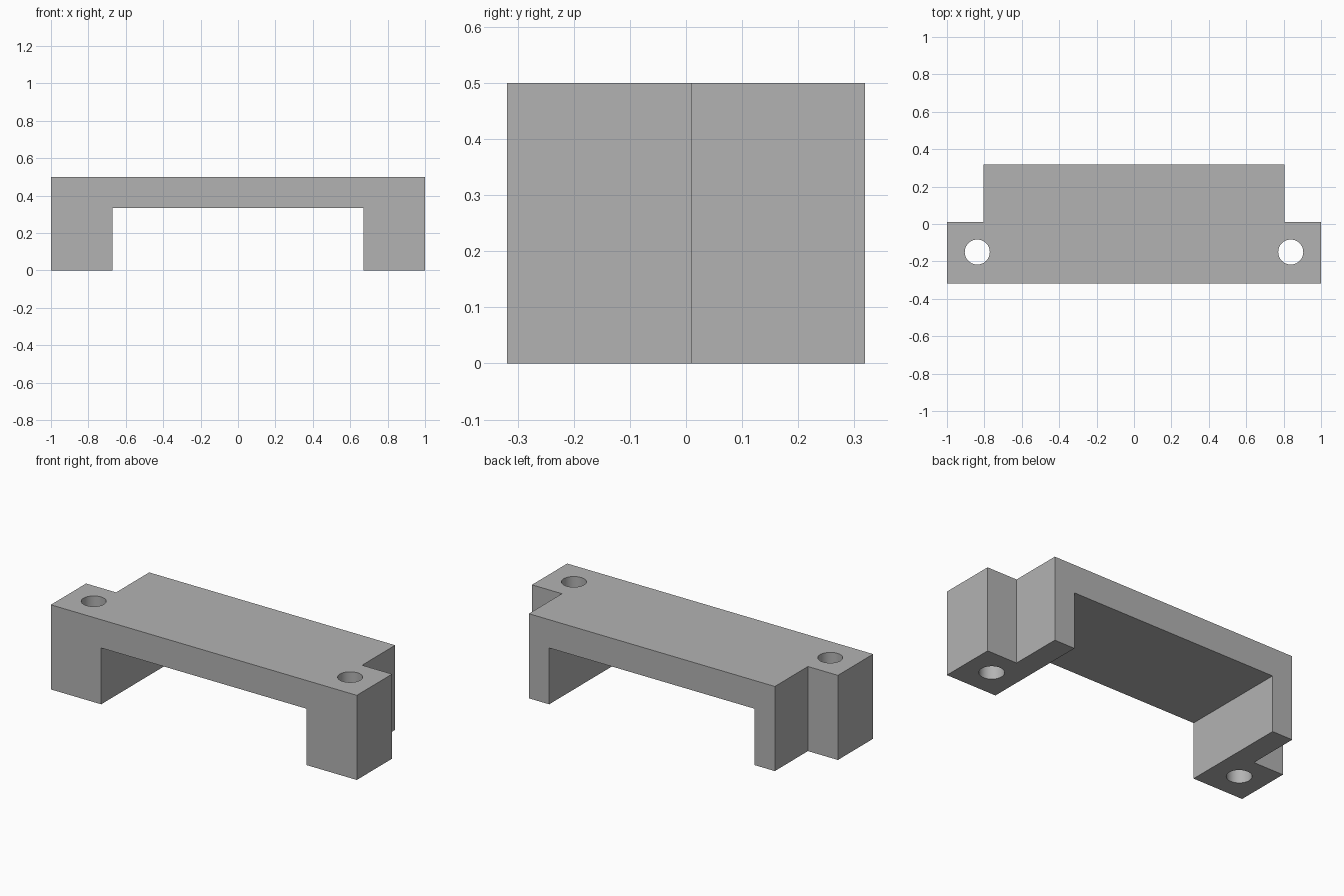
import bpy
import bmesh
import math

if "Cube" in bpy.data.objects:
    bpy.data.objects.remove(bpy.data.objects["Cube"], do_unlink=True)

HEIGHT, DEPTH = 0.5, 0.319        # full height, half depth
SHOULDER_X, SHOULDER_Y = 0.804, 0.01
LEG_X, DECK_Z = 0.671, 0.333      # inner leg face, deck underside
HOLE_X, HOLE_Y, HOLE_R = 0.838, -0.15, 0.067

grey = bpy.data.materials.new("plain grey")
grey.use_nodes = True
colour = (0.45, 0.45, 0.45, 1)
grey.diffuse_color = colour
grey.node_tree.nodes["Principled BSDF"].inputs["Base Color"].default_value = colour


def extrude_outline(name, outline, z0, z1):
    """Solid prism from a counter-clockwise plan outline."""
    bm = bmesh.new()
    face = bm.faces.new([bm.verts.new((x, y, z0)) for x, y in outline])
    top = bmesh.ops.extrude_face_region(bm, geom=[face], use_keep_orig=True)["geom"]
    verts = [v for v in top if isinstance(v, bmesh.types.BMVert)]
    bmesh.ops.translate(bm, verts=verts, vec=(0, 0, z1 - z0))
    bmesh.ops.recalc_face_normals(bm, faces=bm.faces)
    mesh = bpy.data.meshes.new(name)
    bm.to_mesh(mesh)
    bm.free()
    mesh.materials.append(grey)
    obj = bpy.data.objects.new(name, mesh)
    bpy.context.collection.objects.link(obj)
    return obj


# Bracket body: T-shaped plan with a narrower rear
right_half = [(1, -DEPTH), (1, SHOULDER_Y), (SHOULDER_X, SHOULDER_Y), (SHOULDER_X, DEPTH)]
plan = right_half + [(-x, y) for x, y in reversed(right_half)]
bracket = extrude_outline("bracket", plan, 0, HEIGHT)

# Cutters: the opening between the legs and the two screw holes
slot = [(-LEG_X, -1), (LEG_X, -1), (LEG_X, 1), (-LEG_X, 1)]
cutters = [extrude_outline("opening_cutter", slot, -0.2, DECK_Z)]
for side, label in ((1, "left"), (-1, "right")):
    angles = [math.tau * i / 48 for i in range(48)]
    circle = [(side * HOLE_X + HOLE_R * math.cos(a), HOLE_Y + HOLE_R * math.sin(a))
              for a in angles]
    cutters.append(extrude_outline(label + "_hole_cutter", circle, -0.2, HEIGHT + 0.2))

bpy.ops.object.select_all(action="DESELECT")
bracket.select_set(True)
bpy.context.view_layer.objects.active = bracket
for cutter in cutters:
    mod = bracket.modifiers.new(cutter.name, "BOOLEAN")
    mod.operation = "DIFFERENCE"
    mod.solver = "EXACT"
    mod.object = cutter
    bpy.ops.object.modifier_apply(modifier=mod.name)
    bpy.data.objects.remove(cutter, do_unlink=True)

# Smooth hole walls, crisp outer edges
bpy.ops.object.shade_smooth_by_angle(angle=math.radians(30))
